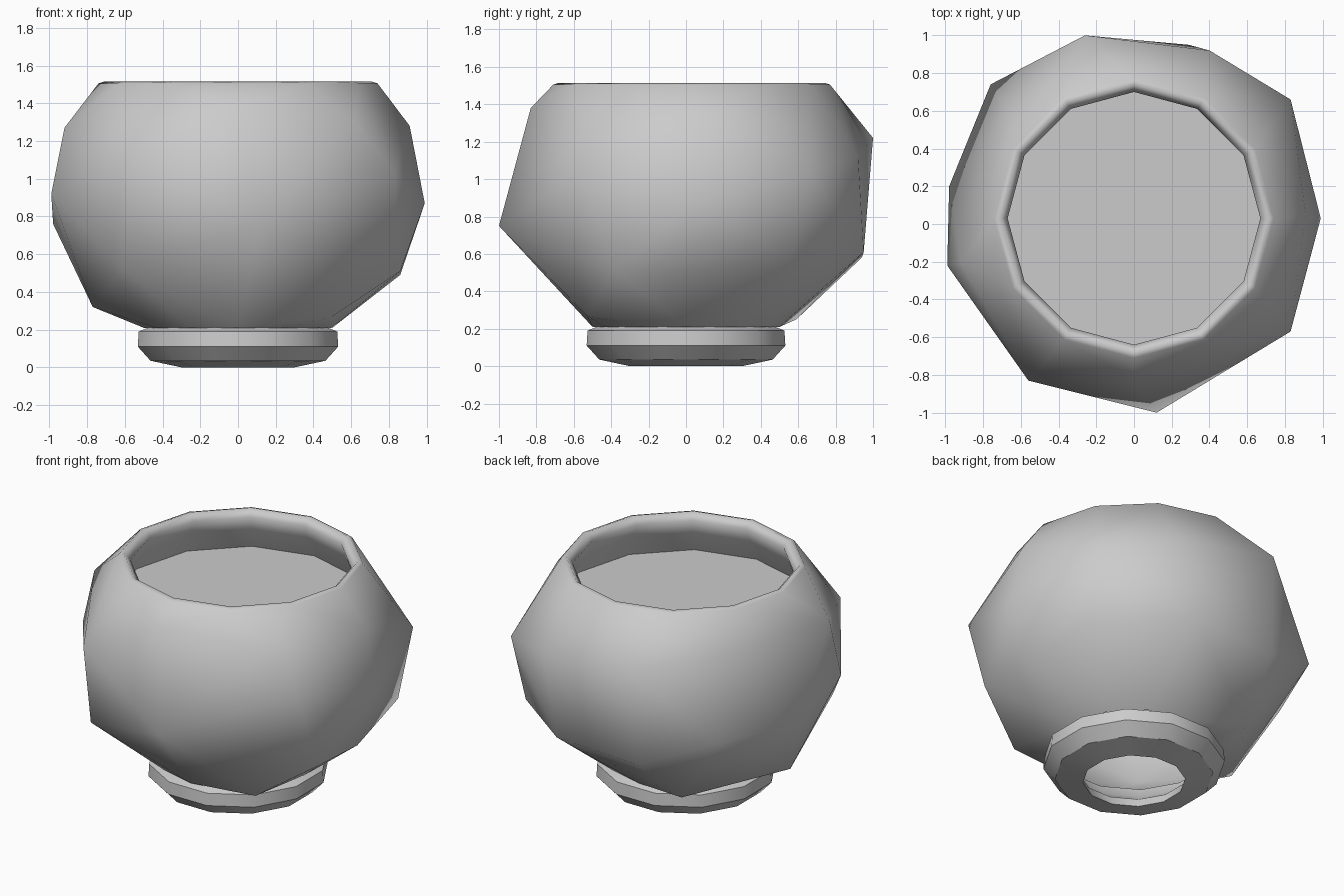
import bpy, bmesh, math

if "Cube" in bpy.data.objects:
    bpy.data.objects.remove(bpy.data.objects["Cube"])

SIDES = 12


def finish(bm, name, angle=50):
    bmesh.ops.recalc_face_normals(bm, faces=bm.faces[:])
    me = bpy.data.meshes.new(name)
    bm.to_mesh(me)
    bm.free()
    ob = bpy.data.objects.new(name, me)
    bpy.context.collection.objects.link(ob)
    bpy.ops.object.select_all(action='DESELECT')
    ob.select_set(True)
    bpy.context.view_layer.objects.active = ob
    bpy.ops.object.shade_smooth_by_angle(angle=math.radians(angle))
    return ob


def circle(r, z, cy=0.0, turn=0.0):
    step = 2 * math.pi / SIDES
    return [(r * math.cos(step * (i + turn)), cy + r * math.sin(step * (i + turn)), z)
            for i in range(SIDES)]


def lathe(bm, profile, cy=0.0, turn=0.0, closed=False):
    rings = [[bm.verts.new(p) for p in circle(r, z, cy, turn)] for r, z in profile]
    pairs = list(zip(rings, rings[1:]))
    if closed:
        pairs.append((rings[-1], rings[0]))
    for a, b in pairs:
        for i in range(SIDES):
            j = (i + 1) % SIDES
            bm.faces.new((a[i], a[j], b[j], b[i]))


# Bowl body: a coarse faceted globe, hulled around its corner points
corners = [
    (.99, .03, .87), (.83, .66, 1.03), (.83, -.57, 1.03), (.12, -1.0, .75),
    (-.61, -.68, .52), (-.56, -.83, 1.09), (-.99, -.22, .92), (-.98, .20, .76),
    (-.76, .74, .77), (-.66, .60, 1.28), (-.26, 1.0, 1.22), (.40, .92, 1.12),
    (.29, .95, .61), (-.30, .94, .58), (.91, .05, 1.28), (.62, -.60, 1.30),
    (.0, -.83, 1.38), (-.92, -.20, 1.27), (.86, .03, .49), (.86, -.38, .51),
    (.79, .56, .58), (-.77, .0, .32), (.50, -.53, .27), (-.38, .59, .25),
]
bm = bmesh.new()
for p in corners + circle(.74, 1.505, .03) + circle(.50, .21):
    bm.verts.new(p)
bmesh.ops.convex_hull(bm, input=bm.verts[:])
loose = [v for v in bm.verts if not v.link_faces]
bmesh.ops.delete(bm, geom=loose, context='VERTS')
# open the mouth and the underside
caps = [f for f in bm.faces
        if all(v.co.z > 1.5 for v in f.verts) or all(v.co.z < .215 for v in f.verts)]
bmesh.ops.delete(bm, geom=caps, context='FACES')
# rolled lip and the inner wall that drops to the filling, welded on
lathe(bm, [(.74, 1.505), (.71, 1.515), (.67, 1.47), (.70, 1.38), (.77, 1.23)], cy=.03)
bmesh.ops.remove_doubles(bm, verts=bm.verts[:], dist=.0005)
finish(bm, "bowl_body", 80)

# Flat filling inside the bowl
bm = bmesh.new()
bm.faces.new([bm.verts.new(p) for p in circle(.77, 1.23, .03)])
finish(bm, "filling")

# Foot ring, open in the middle
bm = bmesh.new()
lathe(bm, [(.48, .215), (.545, .19), (.55, .11), (.48, .035), (.31, .0),
           (.33, .06), (.44, .14)], turn=.5, closed=True)
finish(bm, "foot_ring", 35)
